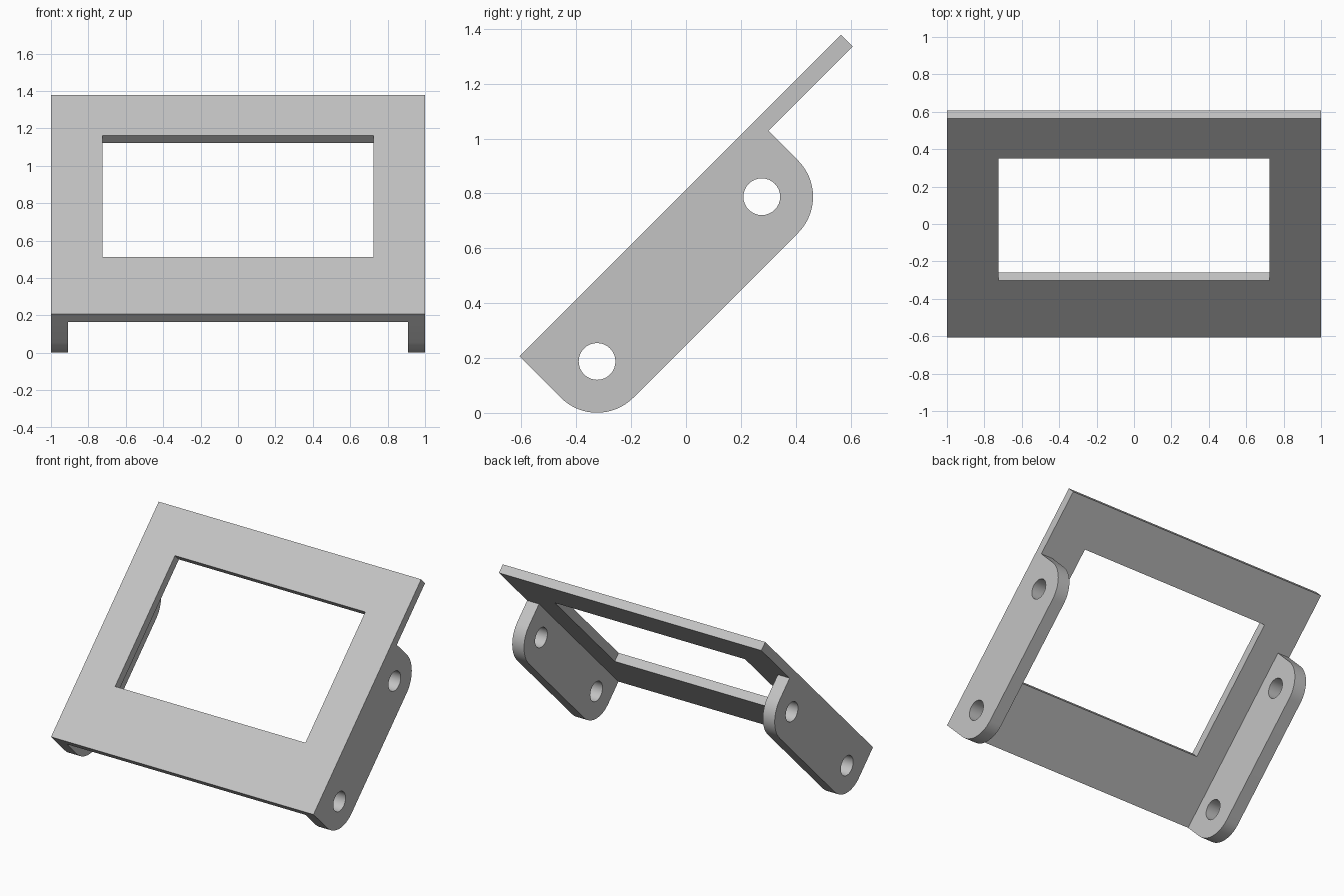
import bpy, bmesh
from math import sin, cos, pi, sqrt
from mathutils import Vector

cube = bpy.data.objects.get("Cube")
if cube:
    bpy.data.objects.remove(cube)

grey = bpy.data.materials.new("light grey")
grey.use_nodes = True
colour = (0.55, 0.55, 0.55, 1)
grey.diffuse_color = colour
grey.node_tree.nodes["Principled BSDF"].inputs["Base Color"].default_value = colour

# Tilted frame: U climbs the slope, W goes down into the back, X is sideways
X = Vector((1, 0, 0))
U = Vector((0, 1, 1)) / sqrt(2)
W = Vector((0, 1, -1)) / sqrt(2)
CORNER = Vector((0, -0.607, 0.206))

LENGTH, THICK = 1.658, 0.06
FLANGE_LENGTH, FLANGE_DEPTH, FLANGE_WIDTH = 1.223, 0.40, 0.09
ROUND, HOLE = 0.187, 0.067


def arc(cx, cy, r, start, end, steps):
    angles = [start + (end - start) * i / steps for i in range(steps + 1)]
    return [(cx + r * cos(a), cy + r * sin(a)) for a in angles]


def solid(name, loops, origin, a, b, push):
    """Fill outline loops (later loops are holes) and extrude them."""
    bm = bmesh.new()
    edges = []
    for loop in loops:
        verts = [bm.verts.new(origin + a * p + b * q) for p, q in loop]
        edges += [bm.edges.new((v, verts[i - 1])) for i, v in enumerate(verts)]
    bmesh.ops.triangle_fill(bm, edges=edges, use_beauty=True)
    ext = bmesh.ops.extrude_face_region(bm, geom=bm.faces[:], use_keep_orig=True)
    moved = [g for g in ext["geom"] if isinstance(g, bmesh.types.BMVert)]
    bmesh.ops.translate(bm, verts=moved, vec=push)
    bmesh.ops.recalc_face_normals(bm, faces=bm.faces[:])
    mesh = bpy.data.meshes.new(name)
    bm.to_mesh(mesh)
    bm.free()
    mesh.materials.append(grey)
    obj = bpy.data.objects.new(name, mesh)
    bpy.context.collection.objects.link(obj)
    bpy.ops.object.select_all(action="DESELECT")
    obj.select_set(True)
    bpy.context.view_layer.objects.active = obj
    bpy.ops.object.shade_smooth_by_angle(angle=pi / 6)
    return obj


def rectangle(x, low, high):
    return [(-x, low), (x, low), (x, high), (-x, high)]


# Sloping panel with a rectangular window
solid("window_panel", [rectangle(1, 0, LENGTH), rectangle(0.725, 0.431, 1.353)],
      CORNER, X, U, W * THICK)

# Side flanges with rounded corners and two bolt holes
low_u, high_u = ROUND, FLANGE_LENGTH - ROUND
mid_w = FLANGE_DEPTH - ROUND
outline = ([(0, THICK), (FLANGE_LENGTH, THICK)]
           + arc(high_u, mid_w, ROUND, 0, pi / 2, 16)
           + arc(low_u, mid_w, ROUND, pi / 2, pi, 16))
holes = [arc(u, mid_w, HOLE, 0, 2 * pi, 32)[:-1] for u in (low_u, high_u)]
for side, x in (("left", 1 - FLANGE_WIDTH), ("right", -1)):
    solid(side + "_flange", [outline] + holes, CORNER + X * x, U, W,
          X * FLANGE_WIDTH)
